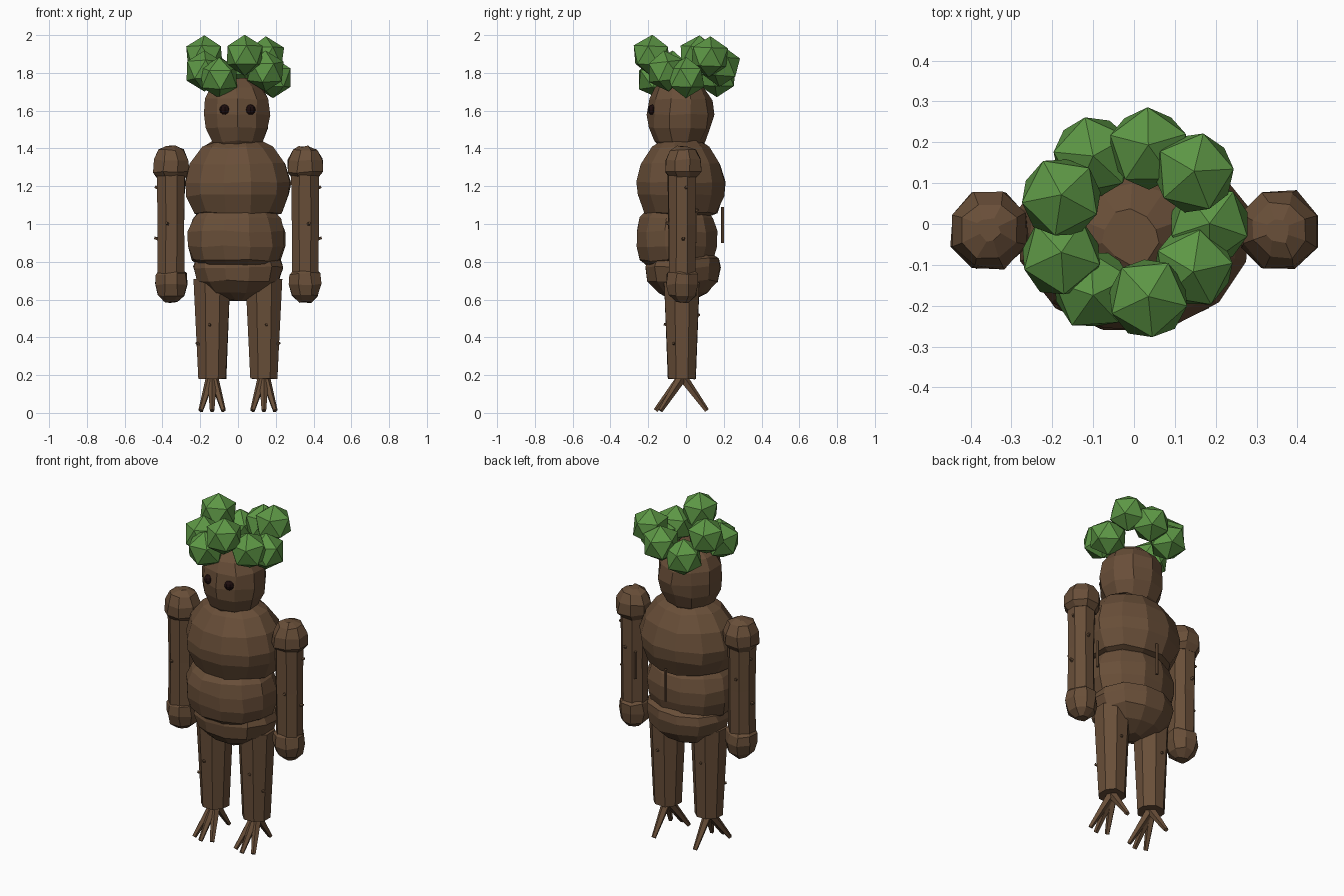
import bpy, bmesh, math, random
from mathutils import Vector, Matrix

random.seed(4)
cube = bpy.data.objects.get("Cube")
if cube:
    bpy.data.objects.remove(cube, do_unlink=True)


def material(name, rgb):
    mat = bpy.data.materials.new(name)
    mat.use_nodes = True
    mat.diffuse_color = (*rgb, 1)
    node = next(n for n in mat.node_tree.nodes if n.type == 'BSDF_PRINCIPLED')
    node.inputs["Base Color"].default_value = (*rgb, 1)
    node.inputs["Roughness"].default_value = 0.9
    return mat


bark = material("bark brown", (0.14, 0.077, 0.04))
leaf = material("leaf green", (0.11, 0.31, 0.06))
dark = material("eye dark", (0.012, 0.004, 0.004))


def finish(bm, name, mat):
    bmesh.ops.recalc_face_normals(bm, faces=bm.faces)
    mesh = bpy.data.meshes.new(name)
    bm.to_mesh(mesh)
    bm.free()
    mesh.materials.append(mat)
    ob = bpy.data.objects.new(name, mesh)
    bpy.context.collection.objects.link(ob)
    return ob


def carved(name, x, y, profile, depth=1.0, segs=10, rough=0.006):
    """Faceted upright body: profile is (radius, height) from bottom to top."""
    bm = bmesh.new()
    rings = []
    for r, z in profile:
        ring = []
        for i in range(segs):
            a = math.tau * (i + 0.5) / segs
            j = [random.uniform(-rough, rough) for _ in range(3)]
            ring.append(bm.verts.new((x + r * math.cos(a) + j[0],
                                      y + r * depth * math.sin(a) + j[1], z + j[2])))
        rings.append(ring)
    for low, high in zip(rings, rings[1:]):
        for i in range(segs):
            k = (i + 1) % segs
            bm.faces.new((low[i], low[k], high[k], high[i]))
    bm.faces.new(rings[0])
    bm.faces.new(rings[-1])
    return finish(bm, name, bark)


def rod(name, start, end, r1, r2, sides=5):
    """Tapered stick between two points."""
    a, b = Vector(start), Vector(end)
    bm = bmesh.new()
    turn = (b - a).to_track_quat('Z', 'Y').to_matrix().to_4x4()
    bmesh.ops.create_cone(bm, cap_ends=True, segments=sides, radius1=r1, radius2=r2,
                          depth=(b - a).length,
                          matrix=Matrix.Translation((a + b) / 2) @ turn)
    return finish(bm, name, bark)


# Body
carved("pelvis", 0, -0.02, [(0.06, 0.595), (0.16, 0.64), (0.225, 0.70), (0.245, 0.77),
                            (0.235, 0.815), (0.17, 0.85)], 0.84, 12)
carved("belly", -0.008, -0.05, [(0.18, 0.77), (0.24, 0.81), (0.265, 0.88), (0.265, 0.96),
                                (0.24, 1.03), (0.19, 1.08)], 0.82, 12)
carved("chest", 0, -0.027, [(0.15, 1.03), (0.235, 1.06), (0.28, 1.15), (0.29, 1.22),
                            (0.26, 1.32), (0.19, 1.405), (0.12, 1.445)], 0.83, 12)
carved("head", -0.007, -0.03, [(0.11, 1.40), (0.14, 1.44), (0.175, 1.51), (0.185, 1.58),
                               (0.175, 1.66), (0.14, 1.72), (0.07, 1.77)], 0.95, 10)

# Eyes
for x, side in ((0.065, "left"), (-0.07, "right")):
    bm = bmesh.new()
    bmesh.ops.create_uvsphere(bm, u_segments=8, v_segments=6, radius=0.028,
                              matrix=Matrix.Translation((x, -0.175, 1.605)))
    finish(bm, side + "_eye", dark)

# Limbs
for s, side in ((1, "left"), (-1, "right")):
    ax = 0.355 * s
    carved(side + "_shoulder", ax, -0.015, [(0.075, 1.245), (0.1, 1.275), (0.1, 1.34),
                                            (0.07, 1.39), (0.03, 1.412)], 1, 8)
    carved(side + "_arm", ax, -0.022, [(0.076, 0.70), (0.076, 1.0), (0.08, 1.30)], 1, 8, 0.003)
    carved(side + "_hand", ax, -0.02, [(0.035, 0.585), (0.075, 0.62), (0.092, 0.68),
                                       (0.085, 0.735), (0.055, 0.765)], 1, 8)
    carved(side + "_leg", 0.137 * s, -0.022, [(0.08, 0.18), (0.104, 0.71)], 0.97, 8, 0.003)

    # Root toes, three forward and one back
    for i, (dx, y) in enumerate(((-0.06, -0.135), (0, -0.16), (0.06, -0.135), (0, 0.11))):
        rod(f"{side}_toe_{i + 1}", (0.137 * s + dx * 0.1, -0.02, 0.19),
            (0.137 * s + dx, y, 0.012), 0.027, 0.013)

    # Twig stubs on arm and leg
    for i, (z, angle) in enumerate(((1.17, 0.3), (0.98, -1.3), (0.9, 0.1), (1.05, 1.4))):
        d = Vector((s * math.cos(angle), math.sin(angle), 0.3))
        p = Vector((ax, -0.022, z))
        rod(f"{side}_arm_twig_{i + 1}", p + d * 0.06, p + d * 0.088, 0.012, 0.007)
    for i, (z, angle) in enumerate(((0.45, -1.4), (0.35, -0.5), (0.5, 1.5))):
        d = Vector((s * math.cos(angle), math.sin(angle), 0.2))
        p = Vector((0.137 * s, -0.022, z))
        rod(f"{side}_leg_twig_{i + 1}", p + d * 0.07, p + d * 0.096, 0.012, 0.007)

# Thin hanging sticks behind the torso and the left arm
rod("back_stick", (0, 0.193, 0.9), (0, 0.193, 1.09), 0.009, 0.009)
rod("arm_stick", (0.3, 0.05, 0.9), (0.3, 0.05, 1.06), 0.009, 0.009)

# Leaf crown
clumps = [(-0.1, 0.165, 1.78), (0.035, 0.185, 1.835), (0.147, 0.125, 1.885),
          (0.185, 0, 1.775), (0.145, -0.105, 1.81), (0.035, -0.182, 1.893),
          (-0.1, -0.16, 1.775), (-0.178, -0.08, 1.81), (-0.178, 0.065, 1.89)]
for i, c in enumerate(clumps):
    bm = bmesh.new()
    tilt = Matrix.Rotation(random.uniform(-0.15, 0.15), 4, 'X')
    spin = Matrix.Rotation(random.uniform(0, 1.2), 4, 'Z')
    bmesh.ops.create_icosphere(bm, subdivisions=1, radius=0.109,
                               matrix=Matrix.Translation(c) @ tilt @ spin)
    finish(bm, f"leaf_clump_{i + 1}", leaf)
